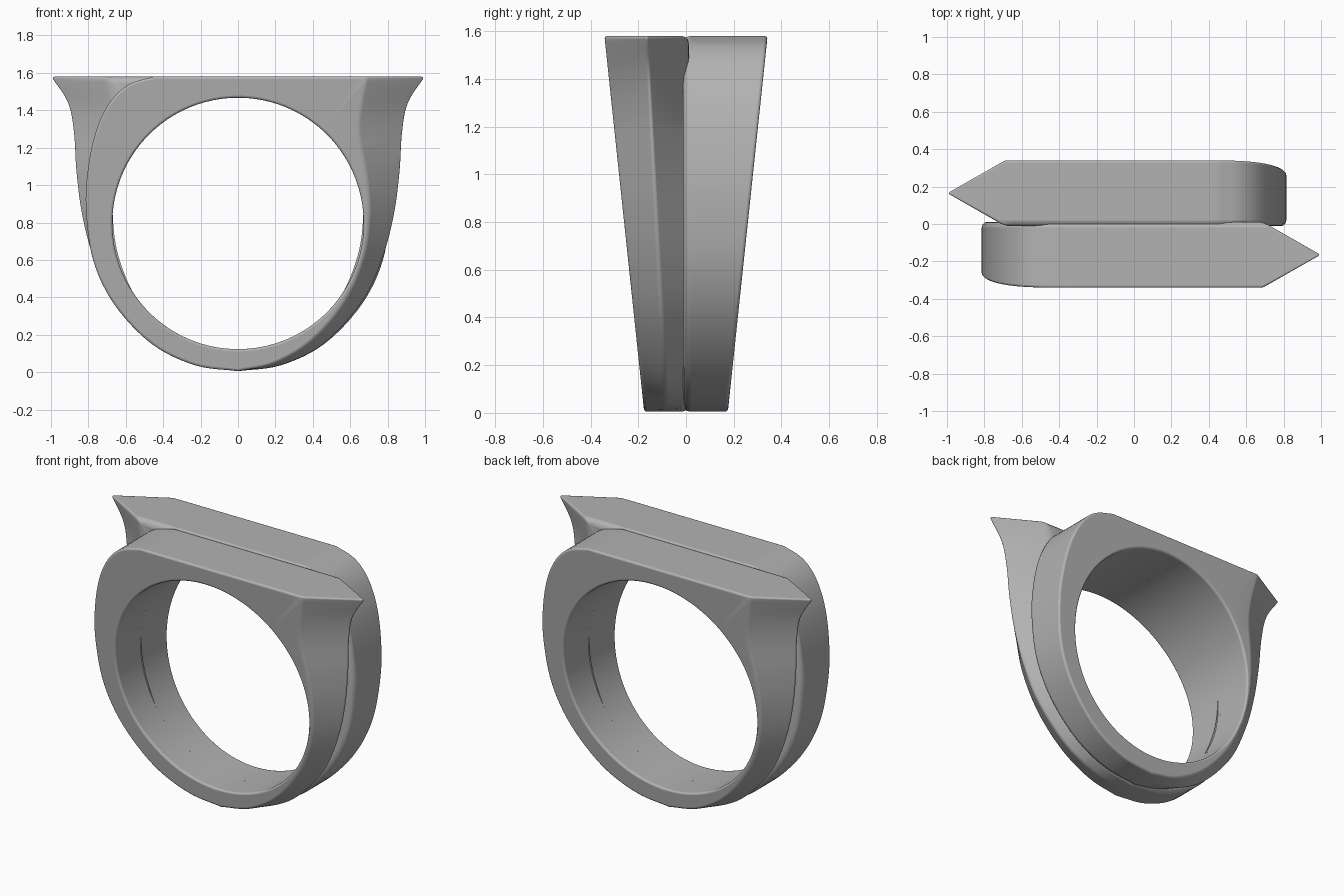
import bpy, bmesh, math
from mathutils import Vector

cube = bpy.data.objects.get("Cube")
if cube:
    bpy.data.objects.remove(cube)

TOP, HOLE_Z, HOLE_R, BACK_Y = 1.58, 0.795, 0.672, 0.012

metal = bpy.data.materials.new("grey metal")
metal.use_nodes = True
GREY = (0.45, 0.45, 0.45, 1)
metal.diffuse_color = GREY
metal.node_tree.nodes["Principled BSDF"].inputs["Base Color"].default_value = GREY


def smooth_path(points, steps=6):
    """Catmull-Rom curve through the points, end point left out."""
    pts = [Vector(p) for p in points]
    pts = [2 * pts[0] - pts[1]] + pts + [2 * pts[-1] - pts[-2]]
    path = []
    for a, b, c, d in zip(pts, pts[1:], pts[2:], pts[3:]):
        for i in range(steps):
            t = i / steps
            path.append(0.5 * (2 * b + (c - a) * t + (2 * a - 5 * b + 4 * c - d) * t**2
                               + (3 * b - a - 3 * c + d) * t**3))
    return path


def front_y(z):
    return -0.175 - 0.167 * z / TOP


# Pointed side: crease of the wedge and its outer ridge, bottom to tip
crease = [(0, 0.005), (0.2, 0.05), (0.4, 0.175), (0.57, 0.38), (0.67, 0.62),
          (0.7, 0.85), (0.685, 1.05), (0.65, 1.25), (0.655, 1.4), (0.69, TOP)]
ridge = [(0, 0.005), (0.23, 0.037), (0.46, 0.15), (0.67, 0.38), (0.78, 0.62),
         (0.84, 0.85), (0.87, 1.08), (0.883, 1.28), (0.915, 1.44), (1.005, TOP)]
# Rounded side: shoulder down to the bottom
shoulder = [(-0.45, TOP), (-0.58, 1.54), (-0.68, 1.45), (-0.755, 1.3), (-0.8, 1.1),
            (-0.813, 0.88), (-0.775, 0.6), (-0.66, 0.36), (-0.46, 0.15),
            (-0.23, 0.037), (0, 0.005)]

inner_edge = smooth_path(crease)
outer_edge = smooth_path(ridge)
tip = len(inner_edge)
flat = [Vector((0.69 - 1.14 * i / 24, TOP)) for i in range(24)]
rounded = smooth_path(shoulder)
inner_edge += flat + rounded
outer_edge += [Vector(ridge[-1])] + flat[1:] + rounded


def make_half(name, turn):
    bm = bmesh.new()
    weight = bm.edges.layers.float.new("bevel_weight_edge")
    rings = []
    for e, r in zip(inner_edge, outer_edge):
        direction = Vector((e.x, e.y - HOLE_Z)).normalized() * HOLE_R
        hx, hz = direction.x, direction.y + HOLE_Z
        section = [(hx, BACK_Y, hz), (hx, front_y(hz), hz), (e.x, front_y(e.y), e.y),
                   (r.x, (front_y(r.y) + BACK_Y) / 2, r.y), (e.x, BACK_Y, e.y)]
        rings.append([bm.verts.new(p) for p in section])
    # Skin the sections into a closed band
    count = len(rings)
    for i in range(count):
        a, b = rings[i], rings[(i + 1) % count]
        for k in range(5):
            m = (k + 1) % 5
            bm.faces.new((a[k], a[m], b[m], b[k]))
        # Soft edges: hole rim, front outline, wide groove edge, ridge
        for k, w in ((1, 0.4), (2, 0.4), (4, 1.0), (3, 0.4)):
            if k != 3 or i < tip:
                bm.edges.get((a[k], b[k]))[weight] = w
    for k in (2, 3):
        bm.edges.get((rings[tip][k], rings[tip][k + 1]))[weight] = 0.4
    bmesh.ops.recalc_face_normals(bm, faces=bm.faces)
    mesh = bpy.data.meshes.new(name)
    bm.to_mesh(mesh)
    bm.free()
    mesh.materials.append(metal)
    half = bpy.data.objects.new(name, mesh)
    bpy.context.collection.objects.link(half)
    half.rotation_euler.z = turn
    bevel = half.modifiers.new("soft edges", "BEVEL")
    bevel.limit_method = "WEIGHT"
    bevel.width = 0.03
    bevel.segments = 3
    bevel.use_clamp_overlap = False
    bpy.ops.object.select_all(action="DESELECT")
    half.select_set(True)
    bpy.context.view_layer.objects.active = half
    bpy.ops.object.shade_smooth_by_angle(angle=math.radians(35))


make_half("front_ring_half", 0)
make_half("back_ring_half", math.pi)
